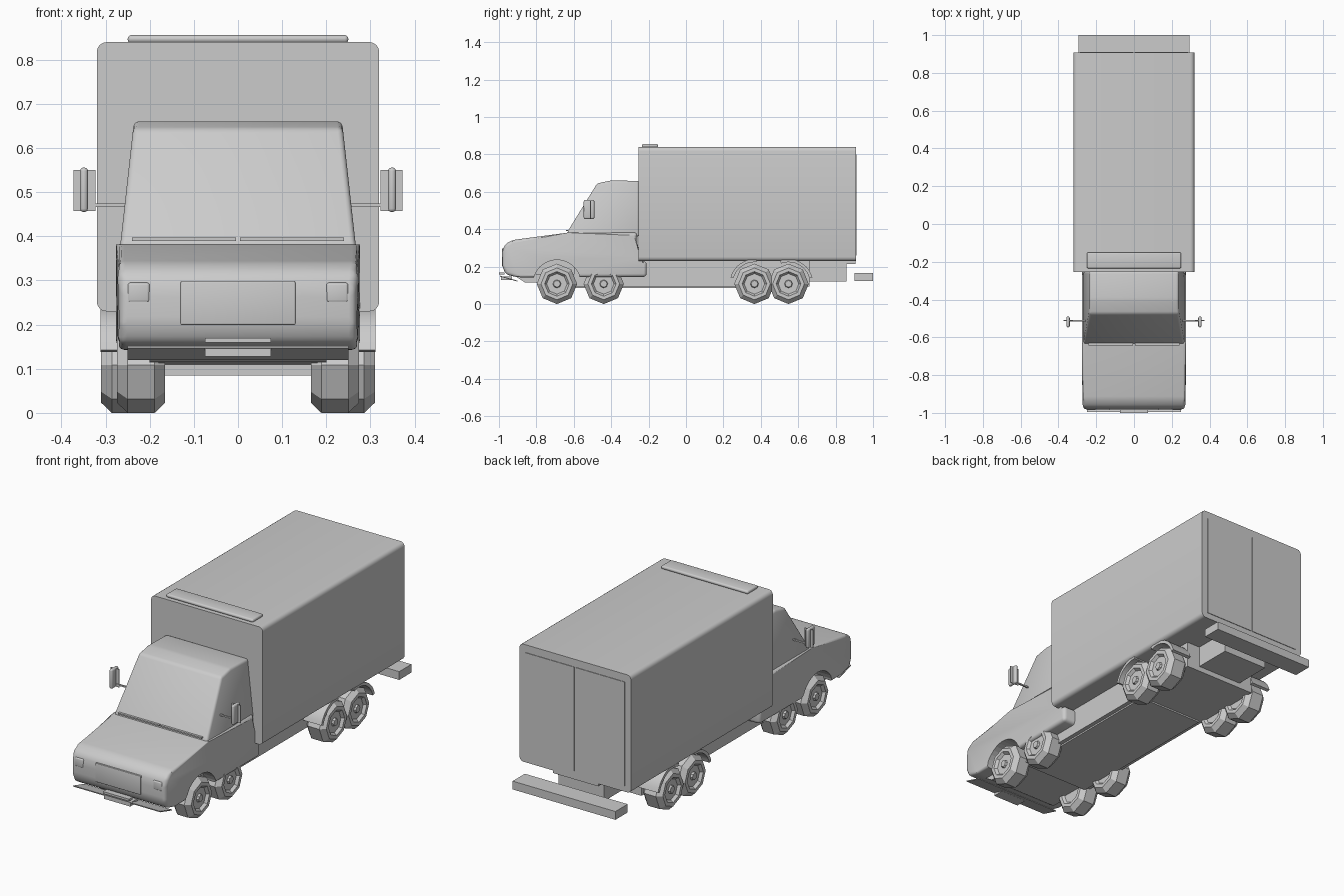
import bpy, bmesh, math

if "Cube" in bpy.data.objects:
    bpy.data.objects.remove(bpy.data.objects["Cube"])


def finish(name, bm, smooth=True):
    bmesh.ops.recalc_face_normals(bm, faces=bm.faces)
    me = bpy.data.meshes.new(name)
    bm.to_mesh(me)
    bm.free()
    ob = bpy.data.objects.new(name, me)
    bpy.context.collection.objects.link(ob)
    if smooth:
        bpy.ops.object.select_all(action='DESELECT')
        ob.select_set(True)
        bpy.context.view_layer.objects.active = ob
        bpy.ops.object.shade_smooth_by_angle(angle=math.radians(35))
    return ob


def prism(name, pts, axis, lo, hi, bevel=0, seg=3, shape=None, smooth=True):
    """Extrude a 2D outline (y,z for axis x; x,z for axis y) from lo to hi."""
    bm = bmesh.new()
    place = (lambda p, t: (t, p[0], p[1])) if axis == 'x' else (lambda p, t: (p[0], t, p[1]))
    a = [bm.verts.new(place(p, lo)) for p in pts]
    b = [bm.verts.new(place(p, hi)) for p in pts]
    bm.faces.new(a)
    bm.faces.new(b[::-1])
    for i in range(len(pts)):
        j = (i + 1) % len(pts)
        bm.faces.new((a[j], a[i], b[i], b[j]))
    if shape:
        for v in bm.verts:
            shape(v.co)
    if bevel:
        bmesh.ops.bevel(bm, geom=bm.edges[:], offset=bevel, segments=seg,
                        profile=0.5, affect='EDGES', clamp_overlap=True)
    return finish(name, bm, smooth)


def slab(name, x0, x1, y0, y1, z0, z1, bevel=0):
    return prism(name, [(y0, z0), (y1, z0), (y1, z1), (y0, z1)], 'x', x0, x1, bevel, 3,
                 smooth=bevel > 0)


def round_rect(x, z0, z1, r, n=4):
    pts = []
    for cx, cz, a0 in ((x - r, z1 - r, 0), (r - x, z1 - r, 90), (r - x, z0 + r, 180), (x - r, z0 + r, 270)):
        for i in range(n + 1):
            a = math.radians(a0 + 90 * i / n)
            pts.append((cx + r * math.cos(a), cz + r * math.sin(a)))
    return pts


def wheel(name, side, y, x_in, x_out, r=0.108, n=8):
    # revolved eight-sided tyre with a recessed hub
    w = x_out - x_in
    prof = [(0, 0.012), (0.055, 0.012), (0.066, 0), (0.085, 0), (r, 0.024), (r, w - 0.024),
            (0.085, w), (0.066, w), (0.055, w - 0.014), (0.022, w - 0.014), (0.018, w - 0.004), (0, w - 0.004)]
    bm = bmesh.new()
    rings = []
    for rad, d in prof:
        cnt = n if rad else 1
        rings.append([bm.verts.new((side * (x_in + d), y + rad * math.sin(2 * math.pi * k / n),
                                    r - rad * math.cos(2 * math.pi * k / n))) for k in range(cnt)])
    for a, b in zip(rings, rings[1:]):
        for k in range(n):
            j = (k + 1) % n
            quad = [a[k % len(a)], a[j % len(a)], b[j % len(b)], b[k % len(b)]]
            bm.faces.new(list(dict.fromkeys(quad)))
    return finish(name, bm, False)


def arc(y, z, r, a0, a1, n=10):
    return [(y + r * math.cos(math.radians(a0 + (a1 - a0) * i / n)),
             z + r * math.sin(math.radians(a0 + (a1 - a0) * i / n))) for i in range(n + 1)]


# Cargo box and roof marker bar
prism("cargo_box", round_rect(0.32, 0.23, 0.84, 0.022), 'y', -0.255, 0.908)
slab("roof_bar", -0.25, 0.25, -0.235, -0.15, 0.838, 0.856, 0.008)
for s, n in ((1, "right"), (-1, "left")):
    x0, x1 = sorted((s * 0.004, s * 0.285))
    slab("rear_door_" + n, x0, x1, 0.9, 0.911, 0.26, 0.8)

# Cab lower body with bonnet, tucked in at the belly
lower = [(-0.21, 0.145), (-0.21, 0.23), (-0.26, 0.23), (-0.26, 0.385), (-0.63, 0.382),
         (-0.93, 0.342), (-0.97, 0.318), (-0.982, 0.28), (-0.982, 0.2), (-0.962, 0.157), (-0.90, 0.143)]


def round_nose(co):
    if co.y < -0.95:
        co.x *= 0.975


body = prism("cab_body", lower, 'x', -0.276, 0.276, 0.018, 3, round_nose)
for s, n in ((1, "right"), (-1, "left")):
    x0, x1 = sorted((s * 0.155, s * 0.4))
    cut = prism("arch_cutter_" + n, arc(-0.69, 0.108, 0.128, 0, 360, 32)[:-1], 'x', x0, x1, smooth=False)
    cut.hide_render = True
    cut.hide_viewport = True
    m = body.modifiers.new("arch", 'BOOLEAN')
    m.operation = 'DIFFERENCE'
    m.solver = 'EXACT'
    m.object = cut

# Cab upper body: raked windscreen, sides leaning inward
upper = [(-0.25, 0.36), (-0.25, 0.658), (-0.40, 0.661), (-0.475, 0.645), (-0.635, 0.385), (-0.635, 0.36)]


def lean(co):
    co.x *= 1 - 0.12 * (co.z - 0.37) / 0.29


prism("cab_top", upper, 'x', -0.268, 0.268, 0.02, 3, lean)
for s in (1, -1):
    x0, x1 = sorted((s * 0.005, s * 0.24))
    slab("wiper", x0, x1, -0.642, -0.63, 0.39, 0.397)

# Nose details
slab("grille", -0.13, 0.13, -0.985, -0.97, 0.2, 0.298, 0.003)
for s in (1, -1):
    x0, x1 = sorted((s * 0.2, s * 0.25))
    slab("headlight", x0, x1, -0.984, -0.965, 0.25, 0.295, 0.006)
prism("front_lip", [(-0.995, 0.152), (-0.90, 0.125), (-0.90, 0.12), (-0.995, 0.147)], 'x', -0.25, 0.25,
      smooth=False)
slab("upper_plate", -0.075, 0.075, -1.0, -0.97, 0.159, 0.17)
slab("lower_plate", -0.075, 0.075, -0.99, -0.93, 0.128, 0.147)

# Chassis, rear hitch block and rear bumper
slab("chassis", -0.207, 0.207, -0.6, 0.66, 0.093, 0.235)
slab("chassis_skid", -0.185, 0.185, -0.6, 0.28, 0.085, 0.1)
prism("belly_pan", [(-0.93, 0.16), (-0.6, 0.16), (-0.6, 0.11), (-0.86, 0.115)], 'x', -0.2, 0.2, smooth=False)
slab("hitch_block", -0.13, 0.13, 0.65, 0.858, 0.12, 0.235)
slab("hitch_link", -0.13, 0.13, 0.85, 0.905, 0.215, 0.235)
slab("rear_bumper", -0.295, 0.295, 0.9, 1.0, 0.122, 0.165)

for s, n in ((1, "right"), (-1, "left")):
    # Wheels: four per side, the rear pair set further out
    for i, (y, a, b) in enumerate(((-0.69, 0.165, 0.274), (-0.44, 0.165, 0.274),
                                   (0.366, 0.195, 0.31), (0.548, 0.195, 0.31))):
        wheel("wheel_%s_%d" % (n, i + 1), s, y, a, b)

    # Rear mudguards
    x0, x1 = sorted((s * 0.2, s * 0.312))
    for nm, y, a0, a1 in (("front", 0.366, 85, 165), ("back", 0.548, 15, 110)):
        prism("mudguard_%s_%s" % (nm, n), arc(y, 0.108, 0.132, a0, a1) + arc(y, 0.108, 0.116, a1, a0),
              'x', x0, x1)

    # Wing mirror: housing, glass plate and arm
    x0, x1 = sorted((s * 0.34, s * 0.358))
    slab("mirror_housing_" + n, x0, x1, -0.547, -0.49, 0.455, 0.556, 0.008)
    x0, x1 = sorted((s * 0.323, s * 0.373))
    slab("mirror_plate_" + n, x0, x1, -0.513, -0.509, 0.457, 0.55)
    x0, x1 = sorted((s * 0.25, s * 0.345))
    slab("mirror_arm_" + n, x0, x1, -0.516, -0.508, 0.467, 0.474)
